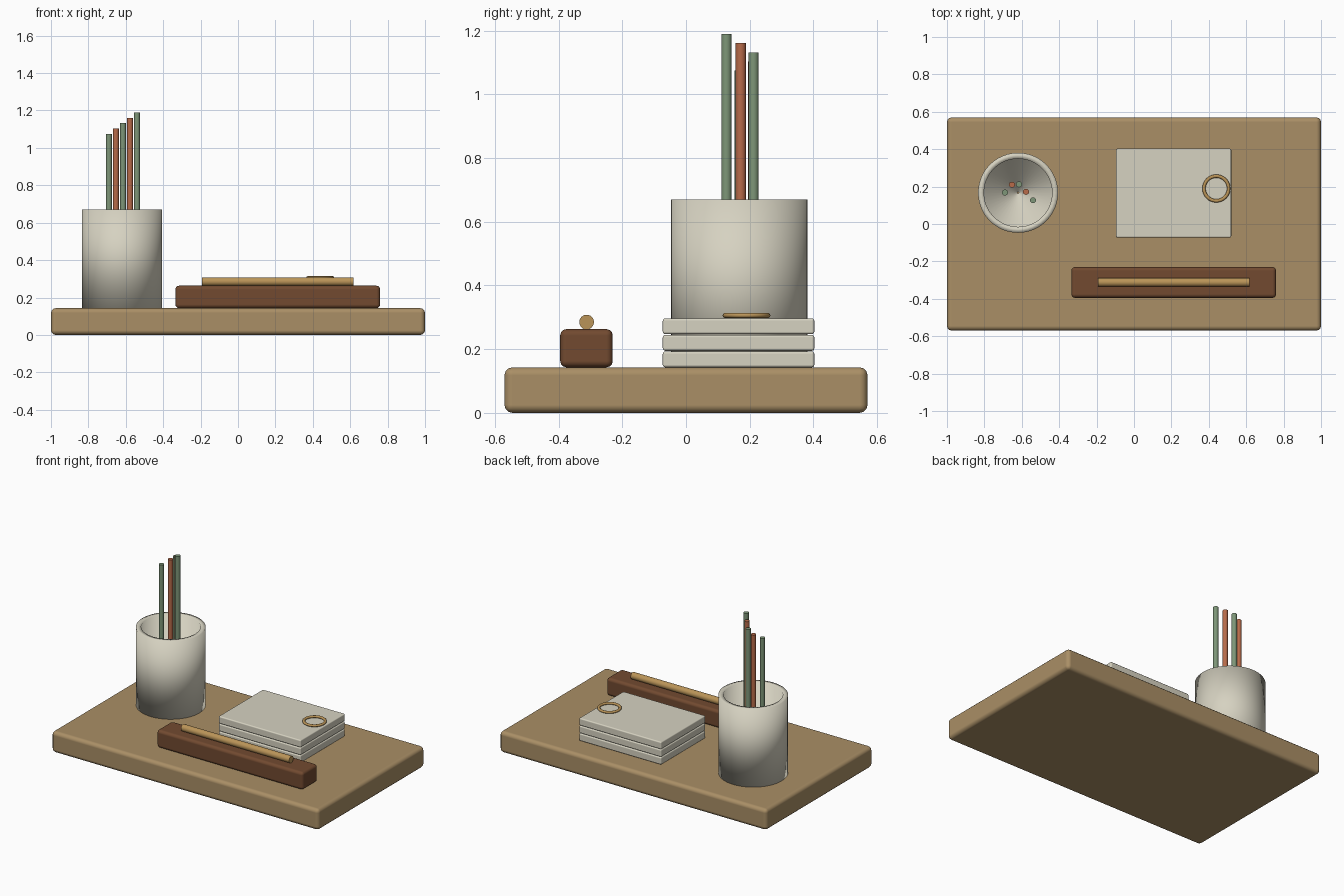
import bpy
import bmesh
import math
from mathutils import Matrix, Vector

default_cube = bpy.data.objects.get("Cube")
if default_cube:
    bpy.data.objects.remove(default_cube, do_unlink=True)


def material(name, red, green, blue):
    def linear(c):
        c /= 255
        return c / 12.92 if c <= 0.04045 else ((c + 0.055) / 1.055) ** 2.4
    colour = (linear(red), linear(green), linear(blue), 1)
    mat = bpy.data.materials.new(name)
    mat.use_nodes = True
    mat.diffuse_color = colour
    mat.node_tree.nodes["Principled BSDF"].inputs["Base Color"].default_value = colour
    return mat


oak = material("oak", 170, 143, 102)
walnut = material("walnut", 114, 74, 48)
stoneware = material("cream", 214, 210, 193)
sage = material("sage green", 126, 150, 120)
terracotta = material("terracotta", 184, 107, 74)
brass = material("brass", 186, 148, 88)


def finish(name, bm, mat, sharp_angle=None):
    """Turn a bmesh into a smooth shaded object."""
    bmesh.ops.recalc_face_normals(bm, faces=bm.faces)
    mesh = bpy.data.meshes.new(name)
    bm.to_mesh(mesh)
    bm.free()
    mesh.materials.append(mat)
    mesh.shade_smooth()
    if sharp_angle:
        mesh.set_sharp_from_angle(angle=math.radians(sharp_angle))
    obj = bpy.data.objects.new(name, mesh)
    bpy.context.collection.objects.link(obj)
    return obj


def slab(name, low, high, bevel, mat):
    """Box between two corners with rounded edges."""
    low, high = Vector(low), Vector(high)
    bm = bmesh.new()
    bmesh.ops.create_cube(bm, size=1)
    bmesh.ops.scale(bm, vec=high - low, verts=bm.verts)
    bmesh.ops.translate(bm, vec=(low + high) / 2, verts=bm.verts)
    obj = finish(name, bm, mat)
    mod = obj.modifiers.new("rounded edges", 'BEVEL')
    mod.width = bevel
    mod.segments = 3
    mod.harden_normals = True
    return obj


def rod(name, start, end, radius, mat):
    """Round bar between two points."""
    start, end = Vector(start), Vector(end)
    turn = (end - start).to_track_quat('Z', 'Y').to_matrix().to_4x4()
    bm = bmesh.new()
    bmesh.ops.create_cone(bm, cap_ends=True, segments=24, radius1=radius,
                          radius2=radius, depth=(end - start).length,
                          matrix=Matrix.Translation((start + end) / 2) @ turn)
    return finish(name, bm, mat, 40)


def lathe(name, centre, profile, mat, steps=48):
    """Revolve a closed (radius, height) profile around a vertical axis."""
    bm = bmesh.new()
    verts = [bm.verts.new((r, 0, z)) for r, z in profile]
    edges = [bm.edges.new((verts[i - 1], v)) for i, v in enumerate(verts)]
    bmesh.ops.spin(bm, geom=verts + edges, cent=(0, 0, 0), axis=(0, 0, 1),
                   angle=math.tau, steps=steps, use_duplicate=False)
    bmesh.ops.remove_doubles(bm, verts=bm.verts, dist=0.0001)
    obj = finish(name, bm, mat)
    obj.location = centre
    return obj


# Tray board
TOP = 0.143
slab("tray_board", (-1, -0.57, 0), (1, 0.57, TOP), 0.025, oak)

# Cup with a hollow inside
lathe("cup", (-0.62, 0.167, TOP),
      [(0.004, 0), (0.214, 0), (0.214, 0.527), (0.182, 0.527),
       (0.182, 0.035), (0.004, 0.035)], stoneware)

# Pencils standing in the cup
for i, y in enumerate((0.168, 0.21, 0.212, 0.172, 0.127)):
    x = -0.69 + 0.0375 * i
    rod(f"pencil_{i + 1}", (x, y, 0.18), (x, y, 1.075 + 0.0285 * i), 0.016,
        terracotta if i % 2 else sage)

# Stack of note pads
for i in range(3):
    z = TOP + 0.052 * i
    slab(f"note_pad_{i + 1}", (-0.096, -0.073, z), (0.52, 0.403, z + 0.05),
         0.008, stoneware)

# Ring lying on the stack
ring_profile = [(0.066 + 0.009 * math.cos(math.tau * k / 12),
                 0.008 * math.sin(math.tau * k / 12)) for k in range(12)]
lathe("ring", (0.44, 0.19, 0.306), ring_profile, brass)

# Pen rest and pen
slab("pen_rest", (-0.335, -0.395, TOP), (0.76, -0.23, 0.263), 0.02, walnut)
rod("pen", (-0.193, -0.312, 0.285), (0.617, -0.312, 0.285), 0.023, brass)
